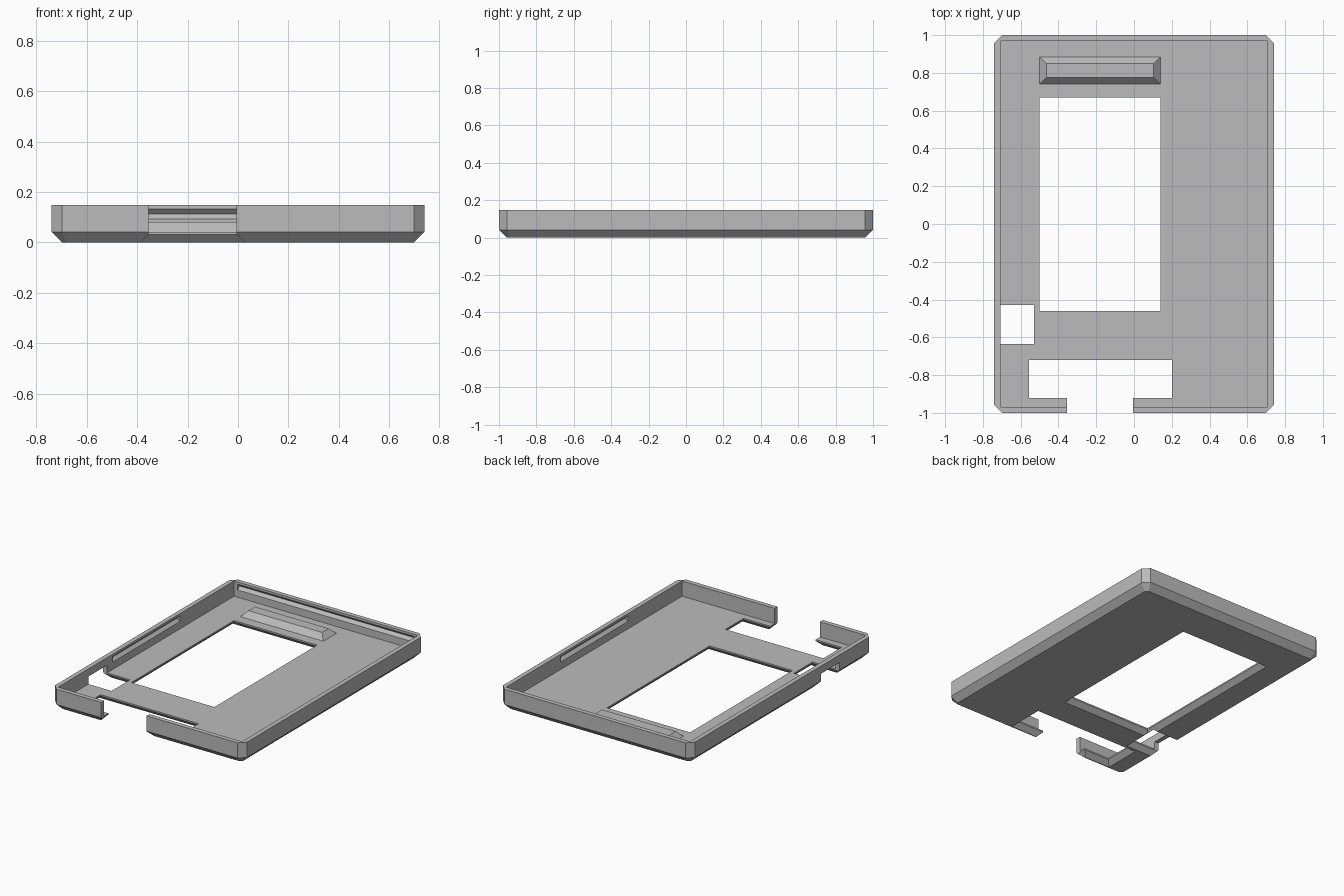
import bpy, bmesh

cube = bpy.data.objects.get("Cube")
if cube:
    bpy.data.objects.remove(cube, do_unlink=True)

grey = bpy.data.materials.new("plain_grey")
grey.use_nodes = True
COLOUR = (0.5, 0.5, 0.5, 1)
grey.diffuse_color = COLOUR
grey.node_tree.nodes["Principled BSDF"].inputs["Base Color"].default_value = COLOUR

HX, HY, TOP, FLOOR, CH = 0.74, 1.0, 0.148, 0.042, 0.042


def loft(name, rings):
    """Closed solid through a stack of rings with equal point counts."""
    bm = bmesh.new()
    loops = [[bm.verts.new(p) for p in ring] for ring in rings]
    n = len(loops[0])
    for a, b in zip(loops, loops[1:]):
        for i in range(n):
            j = (i + 1) % n
            bm.faces.new((a[i], a[j], b[j], b[i]))
    bm.faces.new(loops[0][::-1])
    bm.faces.new(loops[-1])
    bmesh.ops.recalc_face_normals(bm, faces=bm.faces)
    mesh = bpy.data.meshes.new(name)
    bm.to_mesh(mesh)
    bm.free()
    mesh.materials.append(grey)
    ob = bpy.data.objects.new(name, mesh)
    bpy.context.collection.objects.link(ob)
    return ob


def rect(x0, x1, y0, y1, z, grow=0):
    x0, x1, y0, y1 = x0 - grow, x1 + grow, y0 - grow, y1 + grow
    return [(x0, y0, z), (x1, y0, z), (x1, y1, z), (x0, y1, z)]


def octagon(inset, z):
    x, y, c = HX - inset, HY - inset, CH - inset * 0.586
    return [(x - c, -y, z), (x, c - y, z), (x, y - c, z), (x - c, y, z),
            (c - x, y, z), (-x, y - c, z), (-x, c - y, z), (c - x, -y, z)]


def flared(x0, x1, y0, y1, top):
    """Opening cutter that widens towards the underside."""
    r = (x0, x1, y0, y1)
    return loft("cutter", [rect(*r, -0.01, 0.042), rect(*r, 0.032), rect(*r, top)])


def groove(wall, half, along_x):
    """V-shaped snap groove cut into an inner wall face."""
    s = 1 if wall > 0 else -1
    section = [(wall - s * 0.01, 0.083), (wall + s * 0.02, 0.113), (wall - s * 0.01, 0.143)]
    return loft("cutter", [[(t, d, z) if along_x else (d, t, z) for d, z in section]
                           for t in (-half, half)])


def cut(target, cutter):
    mod = target.modifiers.new("cut", "BOOLEAN")
    mod.operation, mod.solver, mod.object = "DIFFERENCE", "EXACT", cutter
    bpy.context.view_layer.objects.active = target
    bpy.ops.object.modifier_apply(modifier=mod.name)
    bpy.data.objects.remove(cutter, do_unlink=True)


# Open shell with chamfered corners and underside
shell = loft("case_shell", [octagon(CH, 0), octagon(0, CH), octagon(0, TOP)])
IX, IY = 0.708, 0.968
cut(shell, loft("cutter", [rect(-IX, IX, -IY, IY, z) for z in (FLOOR, 0.3)]))

# Screen window, front connector opening, front wall notch, side opening
cut(shell, flared(-0.5, 0.14, -0.46, 0.67, 0.1))
cut(shell, flared(-0.555, 0.2, -0.92, -0.72, 0.1))
cut(shell, flared(-0.355, -0.005, -1.2, -0.85, 0.3))
cut(shell, flared(-0.9, -0.53, -0.635, -0.43, 0.095))
# Rail above the side opening keeps only the wall thickness

# Snap grooves in the back and side walls
cut(shell, groove(IY, 0.68, True))
for wall in (-IX, IX):
    cut(shell, groove(wall, 0.37, False))

# Raised support bar near the back
bar = (-0.5, 0.14, 0.74, 0.885)
loft("support_bar", [rect(*bar, FLOOR - 0.004), rect(*bar, FLOOR), rect(*bar, 0.08, -0.036)])
